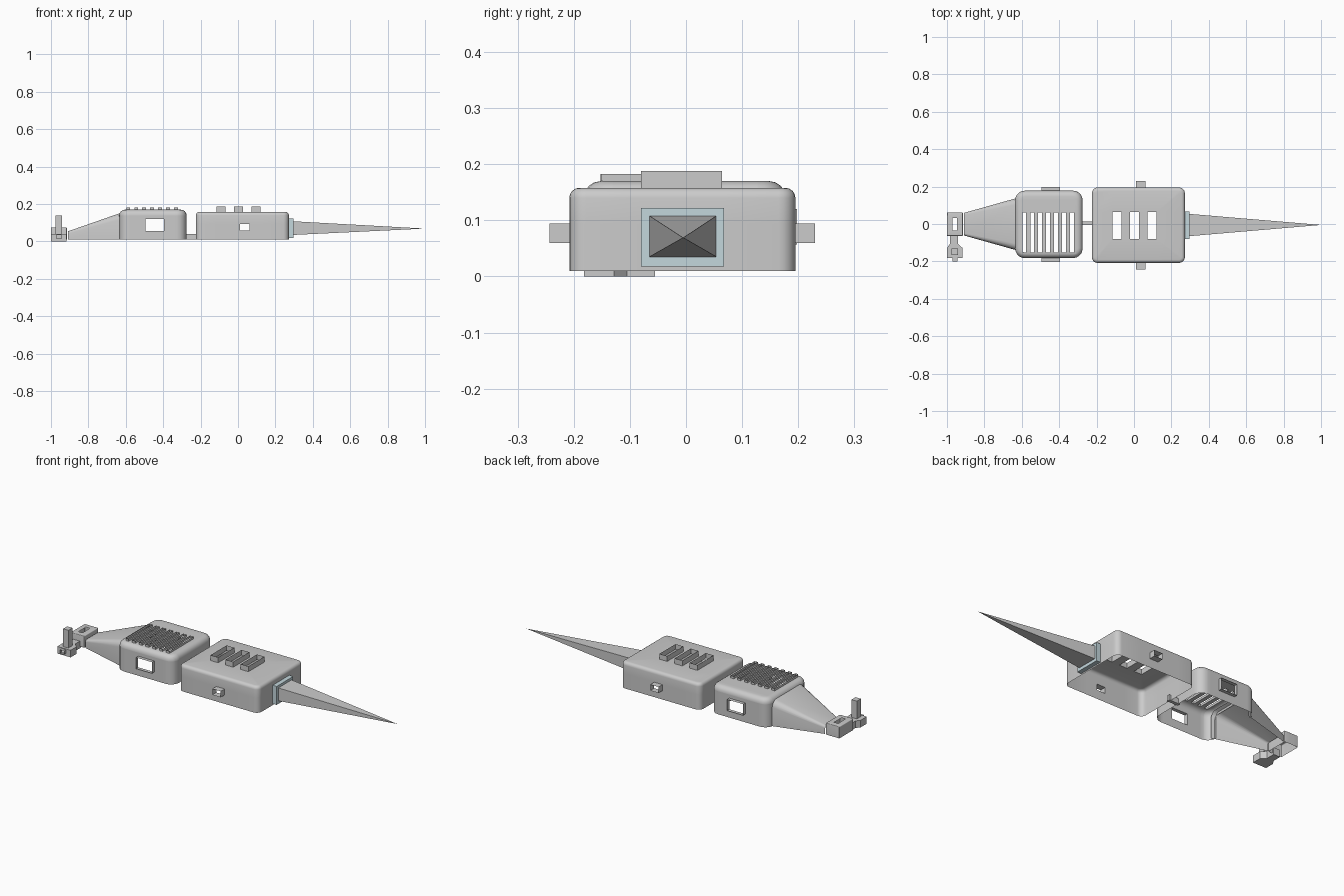
import bpy, bmesh, math
from mathutils import Vector

if "Cube" in bpy.data.objects:
    bpy.data.objects.remove(bpy.data.objects["Cube"])


def finish(bm, name, color=None, angle=35):
    me = bpy.data.meshes.new(name)
    bm.to_mesh(me)
    bm.free()
    ob = bpy.data.objects.new(name, me)
    bpy.context.collection.objects.link(ob)
    if color:
        mat = bpy.data.materials.new(name + "_colour")
        mat.diffuse_color = color
        mat.use_nodes = True
        mat.node_tree.nodes["Principled BSDF"].inputs["Base Color"].default_value = mat.diffuse_color
        me.materials.append(mat)
    bpy.ops.object.select_all(action='DESELECT')
    ob.select_set(True)
    bpy.context.view_layer.objects.active = ob
    bpy.ops.object.shade_smooth_by_angle(angle=math.radians(angle))
    return ob


def box_bm(lo, hi):
    bm = bmesh.new()
    bmesh.ops.create_cube(bm, size=1)
    for v in bm.verts:
        v.co = Vector([lo[i] + (v.co[i] + 0.5) * (hi[i] - lo[i]) for i in range(3)])
    bm.normal_update()
    return bm


def shell_bm(lo, hi, corner, top):
    """Rounded box, open underneath."""
    bm = box_bm(lo, hi)
    up = [e for e in bm.edges if abs(e.verts[0].co.z - e.verts[1].co.z) > 1e-5]
    bmesh.ops.bevel(bm, geom=up, offset=corner, segments=5, profile=0.5, affect='EDGES')
    rim = [e for e in bm.edges if all(v.co.z > hi[2] - 1e-5 for v in e.verts)]
    bmesh.ops.bevel(bm, geom=rim, offset=top, segments=4, profile=0.5, affect='EDGES')
    bm.normal_update()
    base = [f for f in bm.faces if f.normal.z < -0.9]
    bmesh.ops.delete(bm, geom=base, context='FACES')
    return bm


def sleeve(bm, axis, sign, a, b, depth=0):
    """Cut a rectangular hole in one side and raise its rim outward by depth."""
    others = [i for i in range(3) if i != axis]
    for i, span in zip(others, (a, b)):
        for p in span:
            co, no = Vector((0, 0, 0)), Vector((0, 0, 0))
            co[i], no[i] = p, 1
            bmesh.ops.bisect_plane(bm, geom=bm.verts[:] + bm.edges[:] + bm.faces[:],
                                   dist=1e-6, plane_co=co, plane_no=no)
    bm.normal_update()
    picked = set()
    for f in bm.faces:
        c = f.calc_center_median()
        if (f.normal[axis] * sign > 0.99 and a[0] < c[others[0]] < a[1]
                and b[0] < c[others[1]] < b[1]):
            picked.add(f)
    rim = [e for e in bm.edges if len(e.link_faces) == 2
           and sum(f in picked for f in e.link_faces) == 1]
    bmesh.ops.delete(bm, geom=list(picked), context='FACES')
    if depth:
        out = bmesh.ops.extrude_edge_only(bm, edges=rim)['geom']
        move = Vector((0, 0, 0))
        move[axis] = sign * depth
        bmesh.ops.translate(bm, vec=move,
                            verts=[g for g in out if isinstance(g, bmesh.types.BMVert)])


def loft(rings, closed):
    bm = bmesh.new()
    rows = [[bm.verts.new(p) for p in r] for r in rings]
    n = len(rows[0])
    for r, s in zip(rows, rows[1:]):
        for i in range(n if closed else n - 1):
            j = (i + 1) % n
            bm.faces.new((r[i], r[j], s[j], s[i]))
    return bm


# front housing with three raised top vents and side stubs
bm = shell_bm((-0.225, -0.208, 0.01), (0.272, 0.195, 0.158), 0.03, 0.018)
for x in (-0.092, 0.002, 0.097):
    sleeve(bm, 2, 1, (x - 0.024, x + 0.024), (-0.08, 0.064), 0.03)
for s in (-1, 1):
    sleeve(bm, 1, s, (0.01, 0.062), (0.06, 0.094), 0.035)
finish(bm, "front_housing")

# rear housing with louvres, side windows and an open end towards the neck
bm = shell_bm((-0.635, -0.182, 0.01), (-0.275, 0.178, 0.17), 0.05, 0.03)
for i in range(7):
    x = -0.587 + i * 0.0425
    sleeve(bm, 2, 1, (x - 0.01, x + 0.01), (-0.157, 0.062), 0.013)
for s in (-1, 1):
    sleeve(bm, 1, s, (-0.495, -0.395), (0.057, 0.12), 0.02)
sleeve(bm, 0, -1, (-0.13, 0.128), (-0.01, 0.139))
finish(bm, "rear_housing")

# tapered neck, open underneath
rings = []
for x, w, h, c in ((-0.615, 0.143, 0.157, 0.035), (-0.91, 0.06, 0.054, 0.012)):
    arc = [(math.cos(t * math.pi / 8), math.sin(t * math.pi / 8)) for t in range(5)]
    right = [(w, 0.01)] + [(w - c + c * u, h - c + c * v) for u, v in arc]
    pts = right + [(-y, z) for y, z in reversed(right)]
    rings.append([(x, y - 0.001, z) for y, z in pts])
finish(loft(rings, False), "tapered_neck")

# tail block with slot
bm = shell_bm((-1.0, -0.064, 0.01), (-0.915, 0.062, 0.075), 0.004, 0.004)
sleeve(bm, 2, 1, (-0.971, -0.946), (-0.035, 0.031))
finish(bm, "tail_block")

# side block with a narrow link back to the tail block
outline = [(-0.983, -0.055), (-0.983, -0.105), (-1.0, -0.128), (-1.0, -0.182),
           (-0.917, -0.182), (-0.917, -0.128), (-0.942, -0.105), (-0.942, -0.055)]
bm = loft([[(x, y, z) for x, y in outline] for z in (0.0, 0.04)], True)
bmesh.ops.holes_fill(bm, edges=bm.edges[:], sides=0)
bmesh.ops.recalc_face_normals(bm, faces=bm.faces[:])
sleeve(bm, 1, -1, (-0.97, -0.945), (0.016, 0.035), 0.018)
finish(bm, "side_block")

# upright post and coupling between the housings
finish(box_bm((-0.975, -0.166, 0.035), (-0.942, -0.13, 0.14)), "upright_post")
finish(box_bm((-0.285, -0.005, 0.01), (-0.215, 0.013, 0.04)), "coupling")

# pale blue collar
finish(box_bm((0.268, -0.08, 0.018), (0.297, 0.068, 0.122)), "collar",
       (0.55, 0.68, 0.72, 1))

# long four-sided spike
bm = bmesh.new()
base = [bm.verts.new((0.295, y, z)) for y, z in
        ((-0.065, 0.035), (0.054, 0.035), (0.054, 0.108), (-0.065, 0.108))]
tip = bm.verts.new((1.0, -0.005, 0.069))
for i in range(4):
    bm.faces.new((base[i], base[(i + 1) % 4], tip))
finish(bm, "spike")
